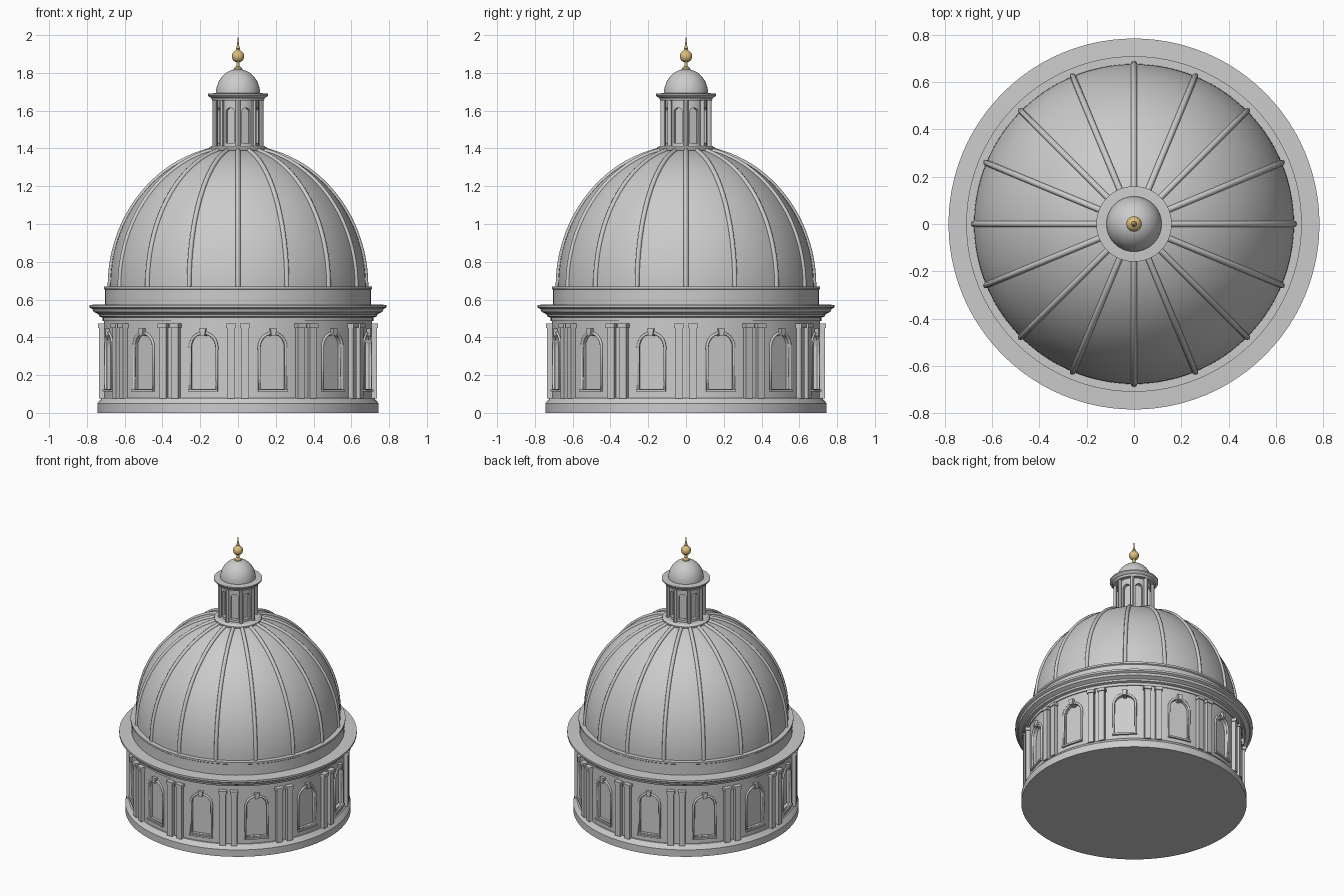
import bpy, bmesh, math
from math import sin, cos, pi, sqrt, radians

if "Cube" in bpy.data.objects:
    bpy.data.objects.remove(bpy.data.objects["Cube"])


def finish(name, bm, smooth=True, col=None):
    bmesh.ops.recalc_face_normals(bm, faces=bm.faces)
    me = bpy.data.meshes.new(name)
    bm.to_mesh(me)
    bm.free()
    ob = bpy.data.objects.new(name, me)
    bpy.context.collection.objects.link(ob)
    if col:
        me.materials.append(col)
    if smooth:
        shade(ob)
    return ob


def shade(ob):
    bpy.ops.object.select_all(action='DESELECT')
    ob.select_set(True)
    bpy.context.view_layer.objects.active = ob
    bpy.ops.object.shade_smooth_by_angle(angle=radians(30))


def lathe(name, prof, n=96, col=None):
    """Revolve an (r, z) profile, bottom to top, about z."""
    bm = bmesh.new()
    vs = [bm.verts.new((r, 0, z)) for r, z in prof]
    es = [bm.edges.new(p) for p in zip(vs, vs[1:])]
    bmesh.ops.spin(bm, geom=vs + es, cent=(0, 0, 0), axis=(0, 0, 1),
                   angle=2 * pi, steps=n, use_merge=True)
    bmesh.ops.remove_doubles(bm, verts=bm.verts, dist=1e-5)
    return finish(name, bm, col=col)


def prism(bm, pts, y0, y1, a):
    """Extrude an (x, z) outline from y0 to y1, turned by angle a about z."""
    def ring(y):
        return [bm.verts.new((x * cos(a) - y * sin(a), x * sin(a) + y * cos(a), z))
                for x, z in pts]
    A, B = ring(y0), ring(y1)
    bm.faces.new(A)
    bm.faces.new(B[::-1])
    for i in range(len(pts)):
        j = (i + 1) % len(pts)
        bm.faces.new((A[i], B[i], B[j], A[j]))


def rect(x, w, z0, z1):
    return [(x - w / 2, z0), (x + w / 2, z0), (x + w / 2, z1), (x - w / 2, z1)]


def arch(hw, z0, zs, n=12):
    return [(-hw, z0), (hw, z0)] + [(hw * cos(pi * i / n), zs + hw * sin(pi * i / n))
                                    for i in range(n + 1)]


def tubes(name, paths, rad, cyclic):
    cu = bpy.data.curves.new(name, 'CURVE')
    cu.dimensions = '3D'
    cu.bevel_depth = rad
    cu.bevel_resolution = 2
    cu.use_fill_caps = True
    for path in paths:
        s = cu.splines.new('POLY')
        s.points.add(len(path) - 1)
        for p, c in zip(s.points, path):
            p.co = (*c, 1)
        s.use_cyclic_u = cyclic
    ob = bpy.data.objects.new(name, cu)
    bpy.context.collection.objects.link(ob)
    return ob


def carve(ob, outline, y0, y1, angles):
    bm = bmesh.new()
    for a in angles:
        prism(bm, outline, y0, y1, a)
    cut = finish("cutter", bm, smooth=False)
    cut.hide_render = True
    m = ob.modifiers.new("recess", 'BOOLEAN')
    m.operation, m.solver, m.object = 'DIFFERENCE', 'EXACT', cut
    bpy.context.view_layer.objects.active = ob
    bpy.ops.object.modifier_apply(modifier=m.name)
    bpy.data.objects.remove(cut)
    shade(ob)


bays = [radians(15 + 30 * i) for i in range(12)]
piers = [radians(30 * i) for i in range(12)]

# drum with plinth and arched window recesses
WALL = 0.71
drum = lathe("drum", [(0, 0), (0.745, 0), (0.745, 0.05), (0.72, 0.08), (WALL, 0.08),
                      (WALL, 0.5), (0, 0.5)])
carve(drum, arch(0.07, 0.125, 0.35), -0.8, -0.68, bays)

# entablature, cornice and attic ring
lathe("cornice", [(0, 0.486), (0.717, 0.486), (0.717, 0.505), (0.735, 0.51), (0.738, 0.522),
                  (0.765, 0.535), (0.77, 0.55), (0.785, 0.558), (0.785, 0.572),
                  (0.703, 0.575), (0.703, 0.652), (0.71, 0.657), (0.71, 0.67), (0, 0.67)])

# paired pilasters with bases and capitals
bm = bmesh.new()
for a in piers:
    for x in (-0.037, 0.037):
        prism(bm, rect(x, 0.04, 0.075, 0.452), -0.735, -0.68, a)
        prism(bm, rect(x, 0.052, 0.45, 0.472), -0.742, -0.68, a)
finish("pilasters", bm, smooth=False)

# window frames follow the round wall
paths = []
for a in bays:
    pts = [(x, -sqrt(WALL ** 2 - x * x), z) for x, z in arch(0.073, 0.122, 0.35)]
    paths.append([(x * cos(a) - y * sin(a), x * sin(a) + y * cos(a), z) for x, y, z in pts])
tubes("window_frames", paths, 0.008, True)

# sills and keystones
bm = bmesh.new()
for a in bays:
    prism(bm, rect(0, 0.16, 0.112, 0.124), -0.722, -0.68, a)
    prism(bm, [(-0.011, 0.408), (0.011, 0.408), (0.018, 0.448), (-0.018, 0.448)],
          -0.73, -0.68, a)
finish("sills_and_keystones", bm, smooth=False)

# main dome
R, H, Z = 0.677, 0.737, 0.67
tmax = math.acos(0.13 / R)
curve = [(R * cos(tmax * i / 32), Z + H * sin(tmax * i / 32)) for i in range(33)]
lathe("dome", curve + [(0, curve[-1][1])], 128)

# ribs
tubes("dome_ribs", [[(r * cos(a), r * sin(a), z) for r, z in curve]
                    for a in (radians(22.5 * i) for i in range(16))], 0.013, False)

# lantern
lathe("lantern_base", [(0, 1.385), (0.15, 1.385), (0.157, 1.392), (0.157, 1.402),
                       (0.14, 1.413), (0, 1.413)], 64)
core = lathe("lantern_core", [(0, 1.405), (0.11, 1.405), (0.11, 1.67), (0, 1.67)], 64)
carve(core, arch(0.025, 1.43, 1.59), -0.2, -0.085, [radians(22.5 + 45 * i) for i in range(8)])
bm = bmesh.new()
for i in range(8):
    a = radians(45 * i)
    ring = [(0.012 * cos(pi * k / 6), 0.012 * sin(pi * k / 6)) for k in range(12)]
    vs = [bm.verts.new((0.123 * cos(a) + x, 0.123 * sin(a) + y, 1.405)) for x, y in ring]
    f = bm.faces.new(vs)
    top = bmesh.ops.extrude_face_region(bm, geom=[f])["geom"]
    bmesh.ops.translate(bm, vec=(0, 0, 0.265),
                        verts=[v for v in top if isinstance(v, bmesh.types.BMVert)])
finish("lantern_columns", bm)
lathe("lantern_cornice", [(0, 1.655), (0.137, 1.655), (0.142, 1.668), (0.155, 1.675),
                          (0.16, 1.682), (0.16, 1.69), (0.12, 1.693), (0, 1.693)], 64)
lathe("lantern_dome", [(0, 1.69)] + [(0.117 * cos(pi * i / 32), 1.69 + 0.13 * sin(pi * i / 32))
                                     for i in range(16)] + [(0, 1.82)], 64)

# gilded finial
gold = bpy.data.materials.new("gold")
gold.diffuse_color = (0.72, 0.52, 0.2, 1)
gold.use_nodes = True
gold.node_tree.nodes["Principled BSDF"].inputs["Base Color"].default_value = gold.diffuse_color
lathe("finial", [(0, 1.81), (0.024, 1.812), (0.022, 1.825), (0.009, 1.835), (0.009, 1.86)]
      + [(0.033 * cos(t), 1.888 + 0.033 * sin(t)) for t in
         (radians(-70 + 14 * i) for i in range(11))]
      + [(0.008, 1.925), (0.011, 1.93), (0.008, 1.937), (0.005, 1.95), (0, 2.0)], 24, gold)
